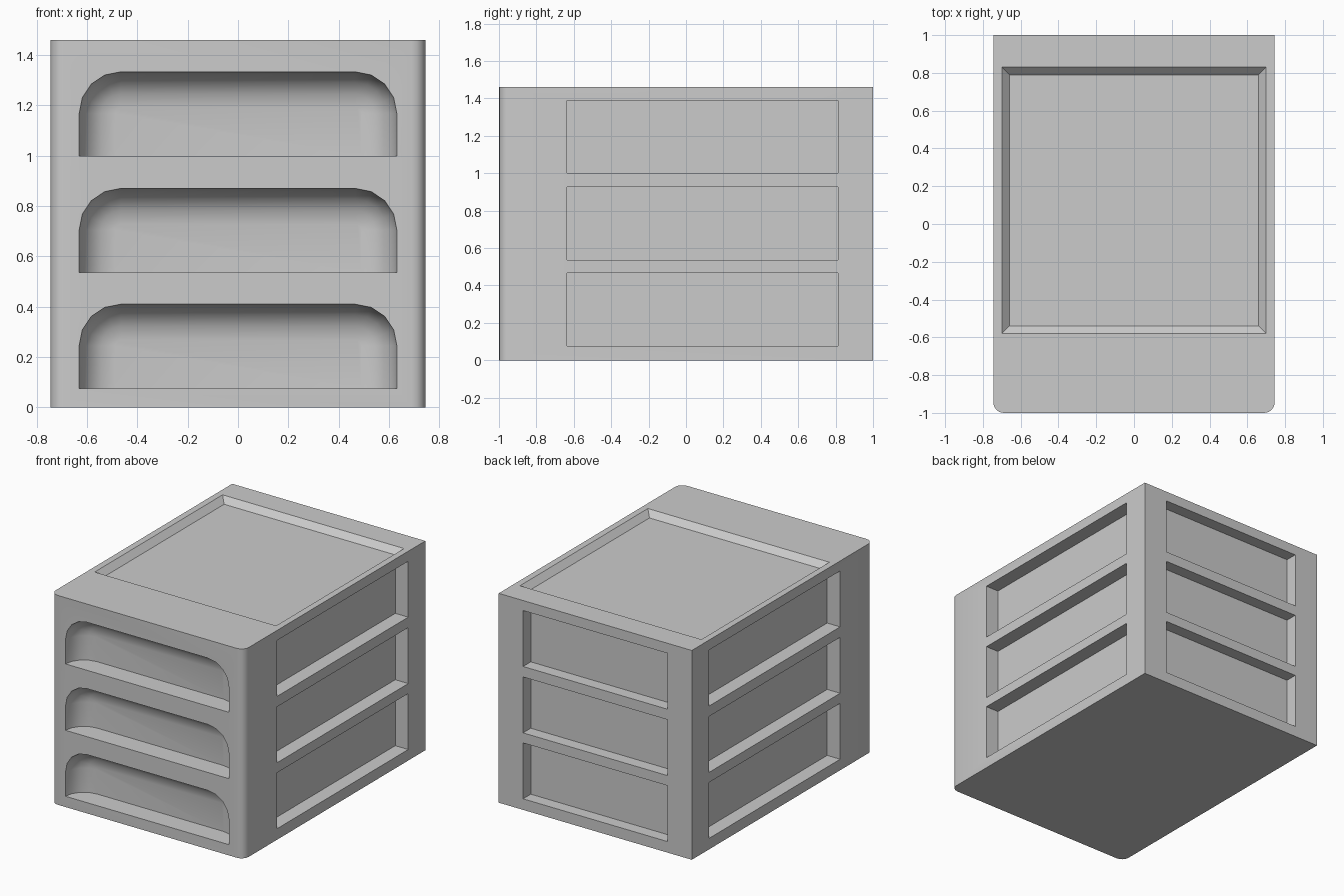
import bpy
import bmesh
from math import sin, cos, pi

if "Cube" in bpy.data.objects:
    bpy.data.objects.remove(bpy.data.objects["Cube"])

W, H = 0.745, 1.46            # half width, height
ROWS = (0.075, 0.535, 0.998)  # floor height of each drawer row


def loft(bm, rings):
    """Closed solid through rings of equal point count."""
    vs = [[bm.verts.new(p) for p in ring] for ring in rings]
    n = len(vs[0])
    faces = [bm.faces.new(vs[0]), bm.faces.new(vs[-1])]
    for a, b in zip(vs, vs[1:]):
        for i in range(n):
            j = (i + 1) % n
            faces.append(bm.faces.new((a[i], a[j], b[j], b[i])))
    bmesh.ops.recalc_face_normals(bm, faces=faces)


def rect(x0, x1, y0, y1, z):
    return [(x0, y0, z), (x1, y0, z), (x1, y1, z), (x0, y1, z)]


def box(bm, x0, x1, y0, y1, z0, z1):
    loft(bm, [rect(x0, x1, y0, y1, z0), rect(x0, x1, y0, y1, z1)])


def make_object(name, bm):
    mesh = bpy.data.meshes.new(name)
    bm.to_mesh(mesh)
    bm.free()
    ob = bpy.data.objects.new(name, mesh)
    bpy.context.collection.objects.link(ob)
    return ob


def arch(y, z0, inset, seg=4, hw=0.631, h=0.335, r=0.165):
    """Flat-bottomed outline with two rounded upper corners."""
    rr, cx, cz = r - inset, hw - r, z0 + h - r
    right = [(cx + rr * cos(a), cz + rr * sin(a))
             for a in (i * pi / 2 / seg for i in range(seg + 1))]
    pts = [(hw - inset, z0)] + right
    pts += [(-x, z) for x, z in reversed(pts)]
    return [(x, y, z) for x, z in pts]


# Cabinet body with rounded front corners
def body_outline(z, r=0.055, seg=4):
    right = [(W - r + r * sin(a), -1 + r - r * cos(a))
             for a in (i * pi / 2 / seg for i in range(seg + 1))]
    right.append((W, 1))
    return [(x, y, z) for x, y in right + [(-x, y) for x, y in reversed(right)]]


bm = bmesh.new()
loft(bm, [body_outline(0), body_outline(H)])
body = make_object("drawer_cabinet", bm)

# All recesses as one cutter
bm = bmesh.new()
for z in ROWS:
    # scooped drawer front
    depth = 0.142
    rings = [arch(-1.05, z, 0)]
    for i in range(5):
        a = i * pi / 8
        rings.append(arch(-1 + depth * sin(a), z, depth * (1 - cos(a))))
    loft(bm, rings)
    # side and back panels
    z0, z1 = z + 0.002, z + 0.392
    for x0, x1 in ((W - 0.1, W + 0.05), (-W - 0.05, -W + 0.1)):
        box(bm, x0, x1, -0.635, 0.812, z0, z1)
    box(bm, -0.557, 0.557, 0.915, 1.05, z0, z1)

# sloped tray in the top
loft(bm, [rect(-0.66, 0.66, -0.54, 0.79, H - 0.04),
          rect(-0.72, 0.72, -0.60, 0.85, H + 0.02)])
cutter = make_object("recess_cutter", bm)
cutter.hide_render = True

# Cut, apply and shade
bpy.context.view_layer.objects.active = body
body.select_set(True)
mod = body.modifiers.new("recesses", "BOOLEAN")
mod.operation = "DIFFERENCE"
mod.solver = "EXACT"
mod.object = cutter
bpy.ops.object.modifier_apply(modifier=mod.name)
bpy.data.objects.remove(cutter)
bpy.ops.object.shade_smooth_by_angle()
